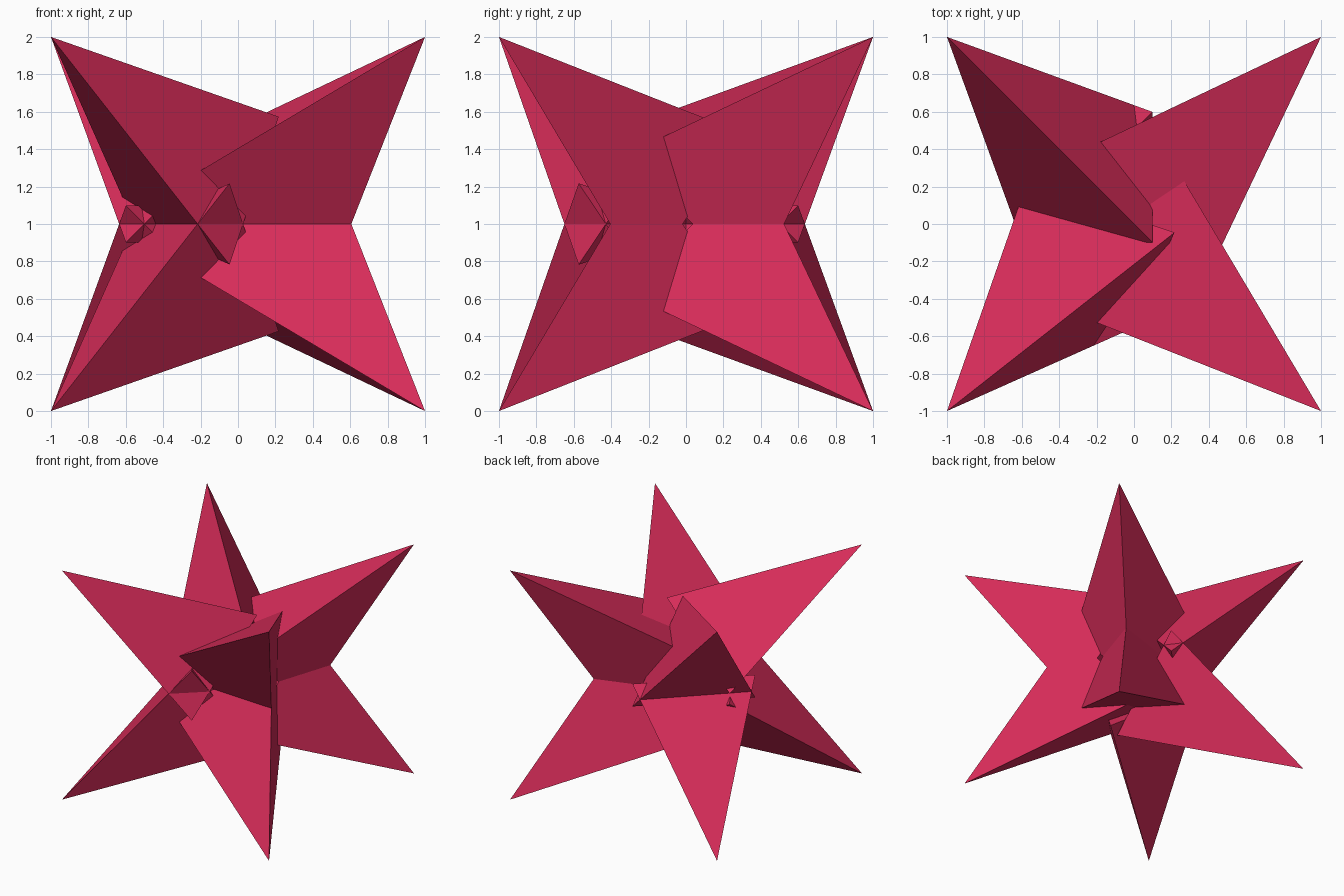
import bpy, bmesh
from math import cos, radians, sqrt
from mathutils import Vector

if "Cube" in bpy.data.objects:
    bpy.data.objects.remove(bpy.data.objects["Cube"])

mat = bpy.data.materials.new("crimson")
mat.diffuse_color = (0.68, 0.025, 0.1, 1)
mat.use_nodes = True
mat.node_tree.nodes["Principled BSDF"].inputs["Base Color"].default_value = mat.diffuse_color

CENTRE = 1.5 / sqrt(3)          # spike length 1.5 along the cube diagonal
DEV = 0.57 * sqrt(2 / 3)        # base circumradius 0.57


def spike(name, sx, sy, sz, twist):
    """Three-sided pyramid with its tip on a cube corner, pointing away from the middle."""
    tip = Vector((sx, sy, 1 + sz))
    bm = bmesh.new()
    base = []
    for k in range(3):
        t = twist + 120 * k
        off = [CENTRE + DEV * cos(radians(t + a)) for a in (0, -120, 120)]
        base.append(bm.verts.new(tip - Vector((sx * off[0], sy * off[1], sz * off[2]))))
    top = bm.verts.new(tip)
    bm.faces.new(base)
    for k in range(3):
        bm.faces.new((base[k], base[(k + 1) % 3], top))
    bmesh.ops.recalc_face_normals(bm, faces=bm.faces)
    mesh = bpy.data.meshes.new(name)
    bm.to_mesh(mesh)
    bm.free()
    mesh.materials.append(mat)
    bpy.context.collection.objects.link(bpy.data.objects.new(name, mesh))


# Four upper spikes, each mirrored below the middle plane
for side, sx, sy, twist in (("back_right", 1, 1, 0), ("back_left", -1, 1, 60),
                            ("front_right", 1, -1, -19), ("front_left", -1, -1, 41)):
    for level, sz in (("upper", 1), ("lower", -1)):
        spike(f"{level}_{side}_spike", sx, sy, sz, twist)
